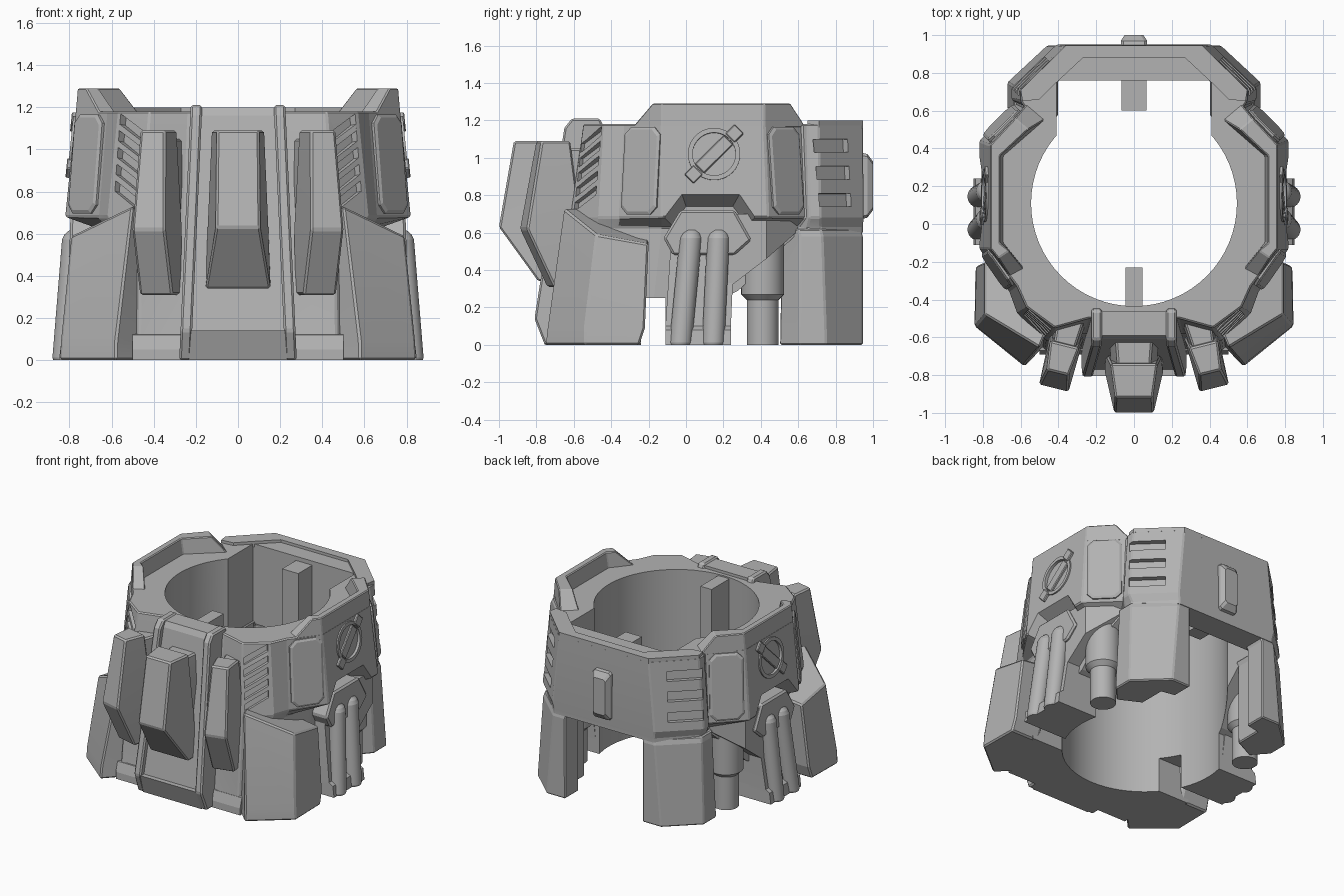
import bpy, bmesh
from math import radians, cos, sin, pi
from mathutils import Vector, Matrix

if "Cube" in bpy.data.objects:
    bpy.data.objects.remove(bpy.data.objects["Cube"])

grey = bpy.data.materials.new("armour_grey")
grey.use_nodes = True
COLOUR = (0.45, 0.45, 0.45, 1)
grey.diffuse_color = COLOUR
grey.node_tree.nodes["Principled BSDF"].inputs["Base Color"].default_value = COLOUR
parts = []


def solid(name, rings, mirror=False, bevel=0.0, keep=True):
    """Skin a stack of equal-length rings and cap both ends."""
    bm = bmesh.new()
    for s in ((1, -1) if mirror else (1,)):
        loops = [[bm.verts.new((p[0] * s, p[1], p[2])) for p in r] for r in rings]
        n = len(loops[0])
        for low, high in zip(loops, loops[1:]):
            for i in range(n):
                j = (i + 1) % n
                bm.faces.new((low[i], low[j], high[j], high[i]))
        bm.faces.new(loops[0][::-1])
        bm.faces.new(loops[-1])
    bmesh.ops.recalc_face_normals(bm, faces=bm.faces)
    mesh = bpy.data.meshes.new(name)
    bm.to_mesh(mesh)
    bm.free()
    mesh.materials.append(grey)
    ob = bpy.data.objects.new(name, mesh)
    bpy.context.collection.objects.link(ob)
    if bevel:
        mod = ob.modifiers.new("bevel", "BEVEL")
        mod.width, mod.segments, mod.angle_limit = bevel, 1, radians(30)
    if keep:
        parts.append(ob)
    else:
        ob.hide_render = True
    return ob


def level(points, z):
    return [(x, y, z) for x, y in points]


def both(half):
    return half + [(-x, y) for x, y in reversed(half)]


def side_solid(name, profile, x0, x1, spread=0.0, **kw):
    """Extrude a (y, z) profile along x, widening towards the ground."""
    def ring(x):
        flare = spread if x > 0 else -spread
        return [(x + flare * (1.2 - z), y, z) for y, z in profile]
    return solid(name, [ring(x0), ring(x1)], **kw)


def box(name, x0, x1, y0, y1, z0, z1, **kw):
    outline = [(x0, y0), (x1, y0), (x1, y1), (x0, y1)]
    return solid(name, [level(outline, z0), level(outline, z1)], **kw)


def circle(r, n=40):
    return [(r * cos(2 * pi * i / n), r * sin(2 * pi * i / n)) for i in range(n)]


# Main shell: half outlines from front to back
foot = [(.28, -.68), (.47, -.68), (.6, -.5), (.64, -.35), (.68, -.2),
        (.68, .4), (.6, .6), (.62, .65), (.62, .72), (.4, .945)]
waist = [(.26, -.58), (.46, -.62), (.6, -.47), (.63, -.37), (.68, -.13),
         (.68, .4), (.6, .6), (.62, .65), (.62, .72), (.4, .945)]
belt = [(.26, -.58), (.46, -.62), (.62, -.47), (.66, -.36), (.82, -.13),
        (.82, .44), (.62, .64), (.65, .66), (.65, .72), (.41, .95)]
brim = [(.24, -.5), (.42, -.55), (.57, -.44), (.62, -.33), (.77, -.13),
        (.77, .42), (.58, .62), (.6, .65), (.6, .71), (.36, .945)]
BELT_Z, BRIM_Z = .68, 1.18
shell = solid("main_shell", [level(both(foot), 0), level(both(waist), .63),
                             level(both(belt), BELT_Z), level(both(brim), BRIM_Z)], bevel=.008)


def on_facet(i, points, d):
    """Place 2D points on upper shell facet i, raised by d."""
    b0, b1 = (Vector((*belt[k], BELT_Z)) for k in (i, i + 1))
    t0, t1 = (Vector((*brim[k], BRIM_Z)) for k in (i, i + 1))
    mid, u = (b0 + b1 + t0 + t1) / 4, (b1 - b0).normalized()
    n = u.cross((t0 + t1) / 2 - (b0 + b1) / 2).normalized()
    v = n.cross(u)
    return [mid + u * a + v * b + n * d for a, b in points]


def plate(name, i, points, low, high, **kw):
    return solid(name, [on_facet(i, points, low), on_facet(i, points, high)], mirror=True, **kw)


def cut_corners(w, h, c):
    quarter = [(w, h - c), (w - c, h)]
    return (quarter + [(-x, y) for x, y in reversed(quarter)]
            + [(-x, -y) for x, y in quarter] + [(x, -y) for x, y in reversed(quarter)])


# Cutters: bore, rear bay, undersides, pipe recess, slots, louvres, badge well
recess_in = [(.7, -.1, .6), (.7, 0, .74), (.7, .25, .74), (.7, .36, .6)]
recess_out = [(.85, -.19, .6), (.85, -.03, .83), (.85, .3, .83), (.85, .44, .6)]
cutters = [
    solid("bore_cutter", [level([(x, y + .11) for x, y in circle(.545, 64)], z) for z in (-.1, 1.5)], keep=False),
    box("bay_cutter", -.41, .41, .3, .76, -.12, 1.52, keep=False),
    box("flank_gap_cutter", -1.2, 1.2, -.24, -.11, -.1, .25, keep=False),
    side_solid("underside_cutter", [(.24, -.1), (.24, .27), (.28, .29), (.6, .6), (1.1, .6), (1.1, -.1)],
               -1.2, 1.2, keep=False),
    solid("recess_cutter", [recess_in, recess_out], mirror=True, keep=False)]
for b in (.135, -.01, -.155):
    cutters.append(plate("slot_cutter", 8, [(-.18, b - .035), (.06, b - .035), (.06, b + .035), (-.18, b + .035)],
                         -.035, .06, keep=False))
for k in range(5):
    b = .17 - .08 * k
    cutters.append(plate("louvre_cutter", 1, [(-.085, b - .07), (.075, b + .02), (.075, b + .07), (-.085, b - .02)],
                         -.03, .05, keep=False))
BADGE = .09
well = [(a, b + BADGE) for a, b in circle(.115)]
cutters.append(plate("badge_cutter", 4, well, -.04, .05, keep=False))
for c in cutters:
    mod = shell.modifiers.new("cut", "BOOLEAN")
    mod.operation, mod.object, mod.solver = "DIFFERENCE", c, "EXACT"

# Flank crowns and rear rim
crown_low = [(.65, -.29), (.771, -.13), (.771, .42), (.56, .645), (.46, .56), (.69, .36), (.69, -.1), (.57, -.25)]
crown_top = [(.72, -.18), (.76, -.13), (.76, .42), (.63, .56), (.56, .5), (.71, .36), (.71, -.1), (.66, -.14)]
solid("flank_crown", [level(crown_low, 1.16), level(crown_top, 1.29)], mirror=True, bevel=.006)
rim = [(.5, .66), (.59, .65), (.6, .71), (.36, .945)]
rim = rim + [(-x, y) for x, y in reversed(rim)] + [(-.42, .74), (-.27, .88), (.27, .88), (.42, .74)]
solid("rear_rim", [level(rim, 1.16), level(rim, 1.2)])

# Raised panels and round badge on the flanks
for i, label in ((3, "front_side_panel"), (5, "rear_side_panel")):
    solid(label, [on_facet(i, cut_corners(.115, .235, .04), -.02),
                  on_facet(i, cut_corners(.115, .235, .04), .01),
                  on_facet(i, cut_corners(.1, .22, .035), .018)], mirror=True)
rim_pts = [(a, b + BADGE) for a, b in circle(.14)]
solid("badge_ring", [on_facet(4, rim_pts, -.01), on_facet(4, rim_pts, .01),
                     on_facet(4, well, .01), on_facet(4, well, -.035)], mirror=True)


def bar(name, length, width, offset, high):
    pts = []
    for a, b in ((-length, -width), (length, -width), (length, width), (-length, width)):
        a += offset
        pts.append(((a - b) * cos(pi / 4), (a + b) * cos(pi / 4) + BADGE))
    plate(name, 4, pts, -.045, high, bevel=.005)


bar("badge_bar", .11, .035, 0, .005)
for offset in (-.155, .155):
    bar("badge_tab", .035, .035, offset, .018)

# Keys inside the bore and block on the back
box("front_key", -.045, .045, -.47, -.23, .65, 1.17)
box("rear_key", -.065, .065, .6, .8, .65, 1.15)
solid("back_block", [[(x, y, z + .85) for x, z in cut_corners(w, h, .015)]
                     for w, h, y in ((.07, .18, .93), (.07, .17, .97), (.05, .13, 1.0))])

# Centre column with rails and foot
side_solid("column_panel", [(-.46, 0), (-.72, 0), (-.77, .14), (-.61, 1.16), (-.59, 1.2), (-.46, 1.2)],
           -.18, .18, .045)
side_solid("column_rail", [(-.44, 0), (-.755, .0), (-.81, .14), (-.65, 1.16), (-.61, 1.21), (-.46, 1.21), (-.42, 1.12)],
           .17, .225, .045, mirror=True, bevel=.01)
side_solid("column_foot", [(-.5, 0), (-.755, 0), (-.805, .14), (-.6, .14)], -.18, .18, .045)
side_solid("front_sill", [(-.55, .0), (-.69, .0), (-.69, .05), (-.67, .12), (-.55, .14)], .24, .5, mirror=True)


def pod(name, sections, place, **kw):
    """Sections are z, front reach, back reach, front half width, back half width."""
    rings = []
    for z, front, back, wf, wb in sections:
        rings.append([place @ Vector(p) for p in
                      ((-wf, -front, z), (wf, -front, z), (wb, -back, z), (-wb, -back, z))])
    solid(name, rings, bevel=.01, **kw)


# Front pods on narrower cores: one straight, two splayed outward
pod("centre_pod", [(.34, .79, .7, .155, .155), (.63, 1.0, .7, .105, .145), (1.09, .92, .74, .1, .125)],
    Matrix.Identity(4))
pod("centre_pod_core", [(.4, .76, .6, .12, .13), (.86, .78, .6, .12, .13), (1.05, .78, .58, .085, .1)],
    Matrix.Identity(4))
splay = Matrix.Translation((.34, -.53, 0)) @ Matrix.Rotation(radians(14), 4, "Z")
pod("side_pod", [(.31, .2, .05, .08, .085), (.62, .35, .05, .08, .09), (1.09, .265, .11, .06, .08)],
    splay, mirror=True)
pod("side_pod_core", [(.4, .15, .0, .07, .08), (.86, .15, -.02, .07, .08), (1.05, .15, -.04, .055, .07)],
    splay, mirror=True)

# Front cheek guards
cheek_low = [(.84, -.25), (.845, -.54), (.58, -.755), (.47, -.64), (.47, -.4), (.62, -.25)]
cheek_mid = [(.835, -.22), (.84, -.54), (.578, -.745), (.47, -.64), (.47, -.4), (.62, -.22)]
cheek_top = [(.79, -.2, .54), (.79, -.48, .59), (.5, -.655, .73), (.47, -.58, .73), (.47, -.4, .7), (.62, -.2, .56)]
solid("front_cheek", [level(cheek_low, 0), level(cheek_mid, .09), cheek_top], mirror=True, bevel=.01)

# Rear legs
leg_low = [(.31, .945), (.46, .945), (.67, .75), (.67, .61), (.57, .5), (.41, .58), (.41, .77), (.31, .79)]
leg_top = [(.31, .945), (.41, .945), (.64, .73), (.64, .61), (.54, .51), (.41, .58), (.41, .77), (.31, .79)]
solid("rear_leg", [level(leg_low, 0), level(leg_top, .58), level([(x - .01, y - .01) for x, y in leg_top], .62)],
      mirror=True, bevel=.008)

# Flank pipe housing, pipes, strut and the sloped gusset above it
side_solid("pipe_cap", [(-.12, .57), (-.03, .72), (.26, .72), (.35, .56), (.26, .48), (-.07, .48)],
           .6, .78, .03, mirror=True, bevel=.012)
solid("pipe_housing", [[(.5, -.11, 0), (.85, -.11, 0), (.85, .24, 0), (.5, .24, 0)],
                       [(.5, -.11, .08), (.84, -.11, .08), (.84, .24, .08), (.5, .24, .08)],
                       [(.56, -.11, .1), (.81, -.11, .1), (.81, .24, .1), (.56, .24, .1)],
                       [(.6, -.08, .56), (.75, -.08, .56), (.75, .26, .56), (.6, .26, .56)]], mirror=True)
for low_y, top_y in ((-.03, .03), (.145, .175)):
    rings = []
    for t, r in ((0, .055), (.02, .06), (.93, .06), (.97, .05), (1, .03)):
        centre = Vector((.822, low_y, .0)).lerp(Vector((.772, top_y, .615)), t)
        rings.append([centre + Vector((x, y, 0)) for x, y in circle(r)])
    solid("flank_pipe", rings, mirror=True)
solid("rear_strut", [level([(x + .61, y + .41) for x, y in circle(r)], z)
                     for r, z in ((.085, 0), (.085, .24), (.115, .27), (.115, .58))], mirror=True)
gusset_low = [(.6, .22, .3), (.78, .22, .3), (.78, .43, .46), (.6, .6, .61)]
solid("rear_gusset", [gusset_low, [(x, y, .7) for x, y, z in gusset_low]], mirror=True)

# Trim the housing and gusset to the bore
trim = cutters[0]
for ob in parts:
    if ob.name in ("pipe_housing", "rear_strut"):
        mod = ob.modifiers.new("trim", "BOOLEAN")
        mod.operation, mod.object, mod.solver = "DIFFERENCE", trim, "EXACT"

# Bake the modifiers, drop the cutters, smooth round surfaces only
graph = bpy.context.evaluated_depsgraph_get()
graph.update()
baked = [bpy.data.meshes.new_from_object(ob.evaluated_get(graph)) for ob in parts]
for ob, mesh in zip(parts, baked):
    ob.modifiers.clear()
    ob.data = mesh
for c in cutters:
    bpy.data.objects.remove(c)
bpy.ops.object.select_all(action="DESELECT")
for ob in parts:
    ob.select_set(True)
bpy.context.view_layer.objects.active = shell
bpy.ops.object.shade_smooth_by_angle(angle=radians(11))
